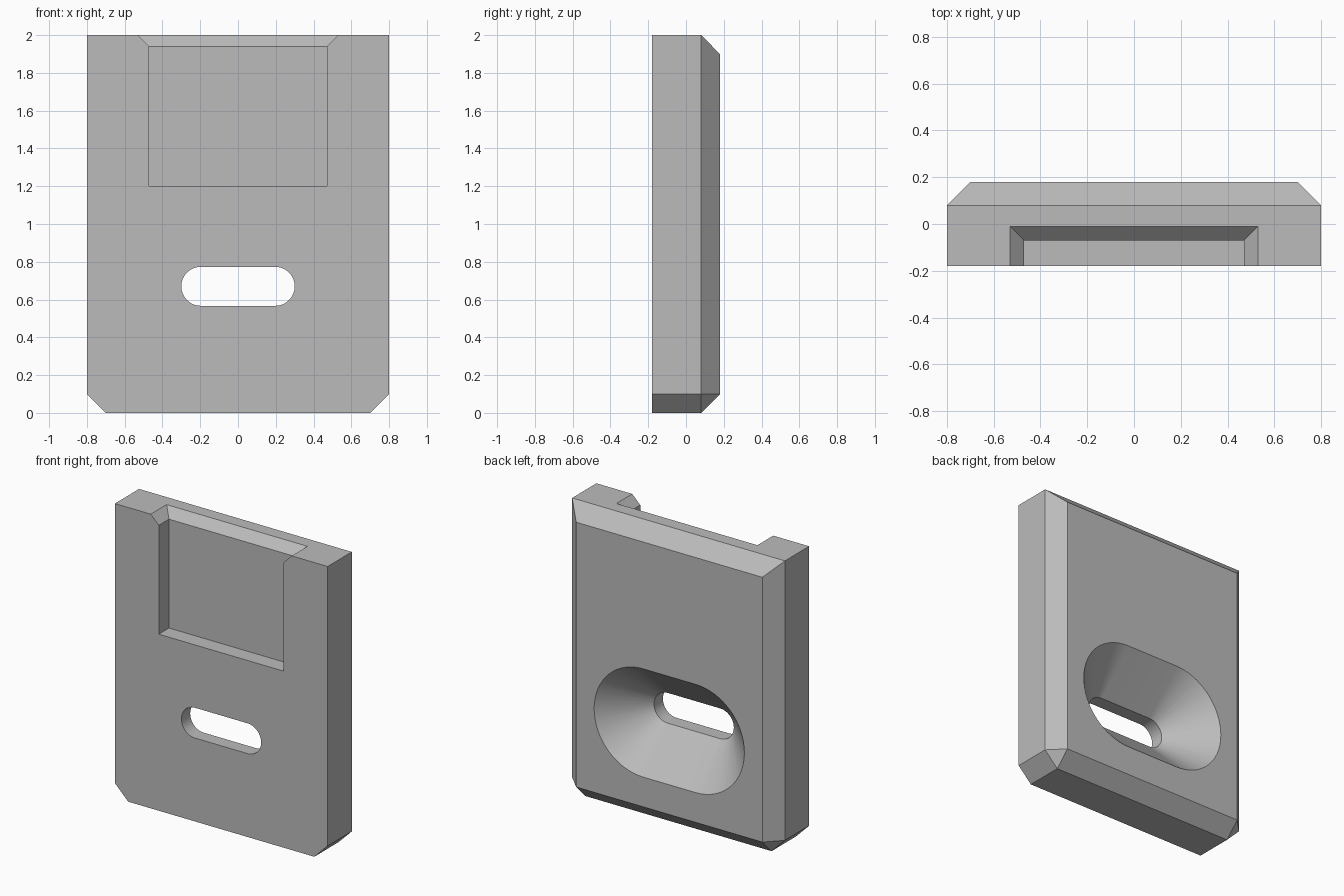
import bpy
import bmesh
import math

if "Cube" in bpy.data.objects:
    bpy.data.objects.remove(bpy.data.objects["Cube"], do_unlink=True)

grey = bpy.data.materials.new("plain grey")
grey.use_nodes = True
colour = (0.5, 0.5, 0.5, 1)
grey.diffuse_color = colour
grey.node_tree.nodes["Principled BSDF"].inputs["Base Color"].default_value = colour


def hull(name, points):
    """Convex solid around the given points."""
    bm = bmesh.new()
    for p in points:
        bm.verts.new(p)
    bmesh.ops.convex_hull(bm, input=bm.verts[:])
    bmesh.ops.dissolve_limit(bm, angle_limit=math.radians(0.5),
                             verts=bm.verts[:], edges=bm.edges[:])
    bmesh.ops.recalc_face_normals(bm, faces=bm.faces[:])
    mesh = bpy.data.meshes.new(name)
    bm.to_mesh(mesh)
    bm.free()
    mesh.materials.append(grey)
    obj = bpy.data.objects.new(name, mesh)
    bpy.context.collection.objects.link(obj)
    return obj


def box(x, y0, y1, z0, z1):
    return [(sx * x, y, z) for sx in (-1, 1) for y in (y0, y1) for z in (z0, z1)]


def stadium(y, radius, half=0.197, z=0.67, steps=32):
    """Outline of a round-ended slot at depth y."""
    points = []
    for side in (1, -1):
        for i in range(steps + 1):
            a = math.pi * (i / steps - 0.5)
            points.append((side * (half + radius * math.cos(a)), y,
                           z + radius * math.sin(a)))
    return points


# Body: clipped bottom corners, chamfered all round the back
TOP, W, C, FRONT, BACK = 2.0, 0.8, 0.1, -0.18, 0.18
points = box(W - C, BACK, BACK, C, TOP - C)
for y in (FRONT, BACK - C):
    for s in (-1, 1):
        points += [(s * W, y, TOP), (s * W, y, C), (s * (W - C), y, 0)]
body = hull("mounting_plate", dict.fromkeys(points))

# Pocket in the front, flared where it leaves the top edge
pocket = hull("pocket_cutter", box(0.47, -0.4, -0.07, 1.2, 1.97))
flare = hull("pocket_flare_cutter",
             box(0.47, -0.4, -0.07, 1.94, 1.94) + box(0.63, -0.4, 0.09, 2.1, 2.1))

# Through slot with a wide 45 degree countersink from the back
R, SEAT = 0.103, -0.085
slot = hull("slot_cutter", stadium(-0.4, R) + stadium(0.1, R))
sink = hull("countersink_cutter",
            [p for y in (SEAT - 0.02, BACK + 0.05) for p in stadium(y, R + y - SEAT)])

bpy.ops.object.select_all(action="DESELECT")
bpy.context.view_layer.objects.active = body
body.select_set(True)
for cutter in (pocket, flare, slot, sink):
    cutter.hide_render = True
    cut = body.modifiers.new("cut", "BOOLEAN")
    cut.operation = "DIFFERENCE"
    cut.solver = "EXACT"
    cut.object = cutter
    bpy.ops.object.modifier_apply(modifier=cut.name)
    bpy.data.objects.remove(cutter, do_unlink=True)

bpy.ops.object.shade_smooth_by_angle(angle=math.radians(25))
